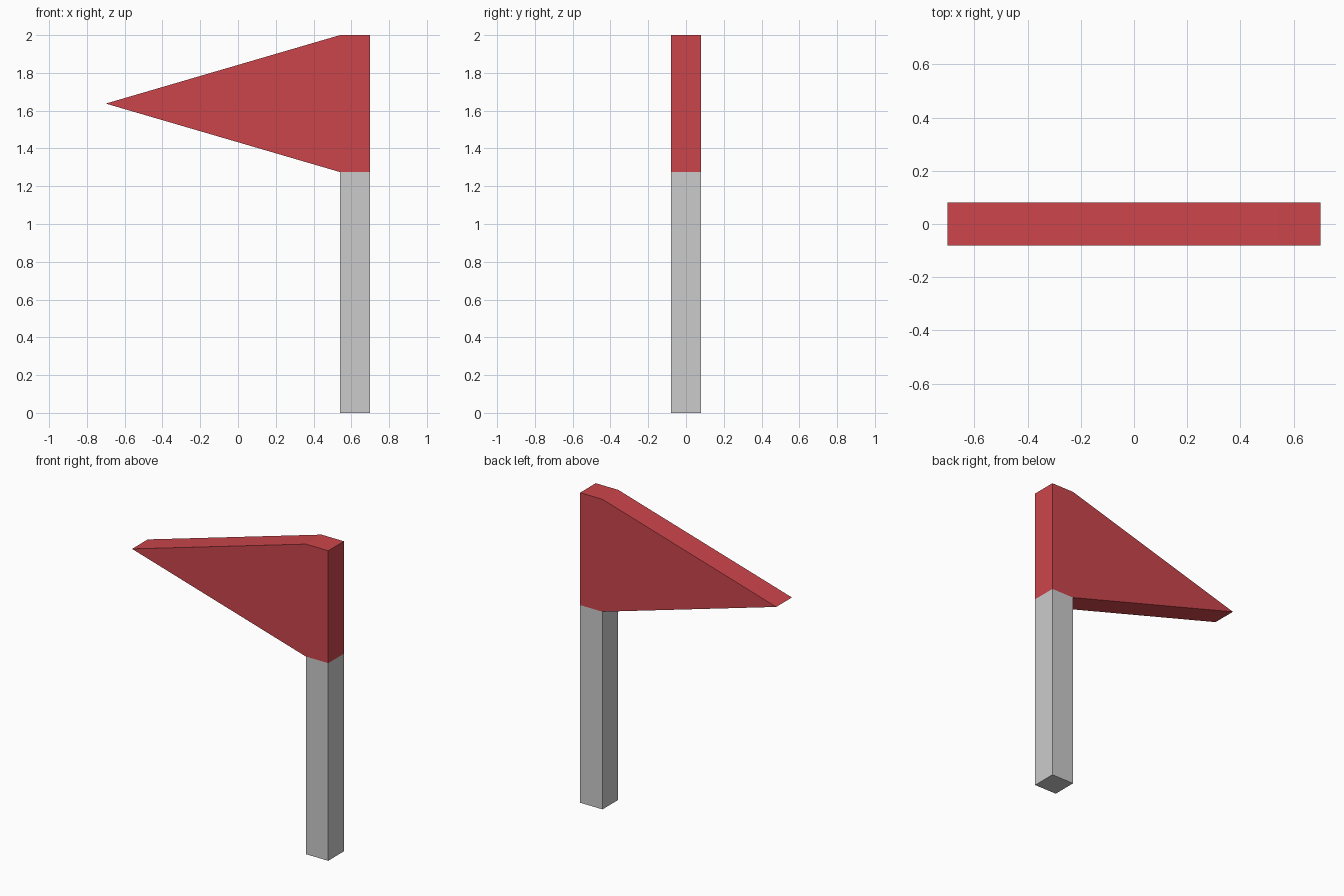
import bpy
import bmesh

if "Cube" in bpy.data.objects:
    bpy.data.objects.remove(bpy.data.objects["Cube"])

HALF = 0.08      # half thickness of pole and flag
POLE_L, POLE_R = 0.54, 0.70
FLAG_BOTTOM, TOP = 1.275, 2.0


def extrude_profile(name, profile, color=None):
    """Make a prism from an (x, z) outline, extruded through the thickness in y."""
    bm = bmesh.new()
    face = bm.faces.new([bm.verts.new((x, -HALF, z)) for x, z in profile])
    result = bmesh.ops.extrude_face_region(bm, geom=[face])
    moved = [g for g in result["geom"] if isinstance(g, bmesh.types.BMVert)]
    bmesh.ops.translate(bm, verts=moved, vec=(0, 2 * HALF, 0))
    bmesh.ops.recalc_face_normals(bm, faces=bm.faces)
    mesh = bpy.data.meshes.new(name)
    bm.to_mesh(mesh)
    bm.free()
    obj = bpy.data.objects.new(name, mesh)
    bpy.context.collection.objects.link(obj)
    if color:
        mat = bpy.data.materials.new(name + "_color")
        mat.diffuse_color = color
        mat.use_nodes = True
        mat.node_tree.nodes["Principled BSDF"].inputs["Base Color"].default_value = mat.diffuse_color
        mesh.materials.append(mat)
    return obj


# Square grey pole below the flag
extrude_profile("pole", [(POLE_L, 0), (POLE_R, 0),
                         (POLE_R, FLAG_BOTTOM), (POLE_L, FLAG_BOTTOM)])

# Red pennant, including the sleeve around the pole top
extrude_profile("pennant", [(POLE_L, FLAG_BOTTOM), (POLE_R, FLAG_BOTTOM),
                            (POLE_R, TOP), (POLE_L, TOP),
                            (-0.70, (FLAG_BOTTOM + TOP) / 2)],
                (0.60, 0.06, 0.07, 1))
